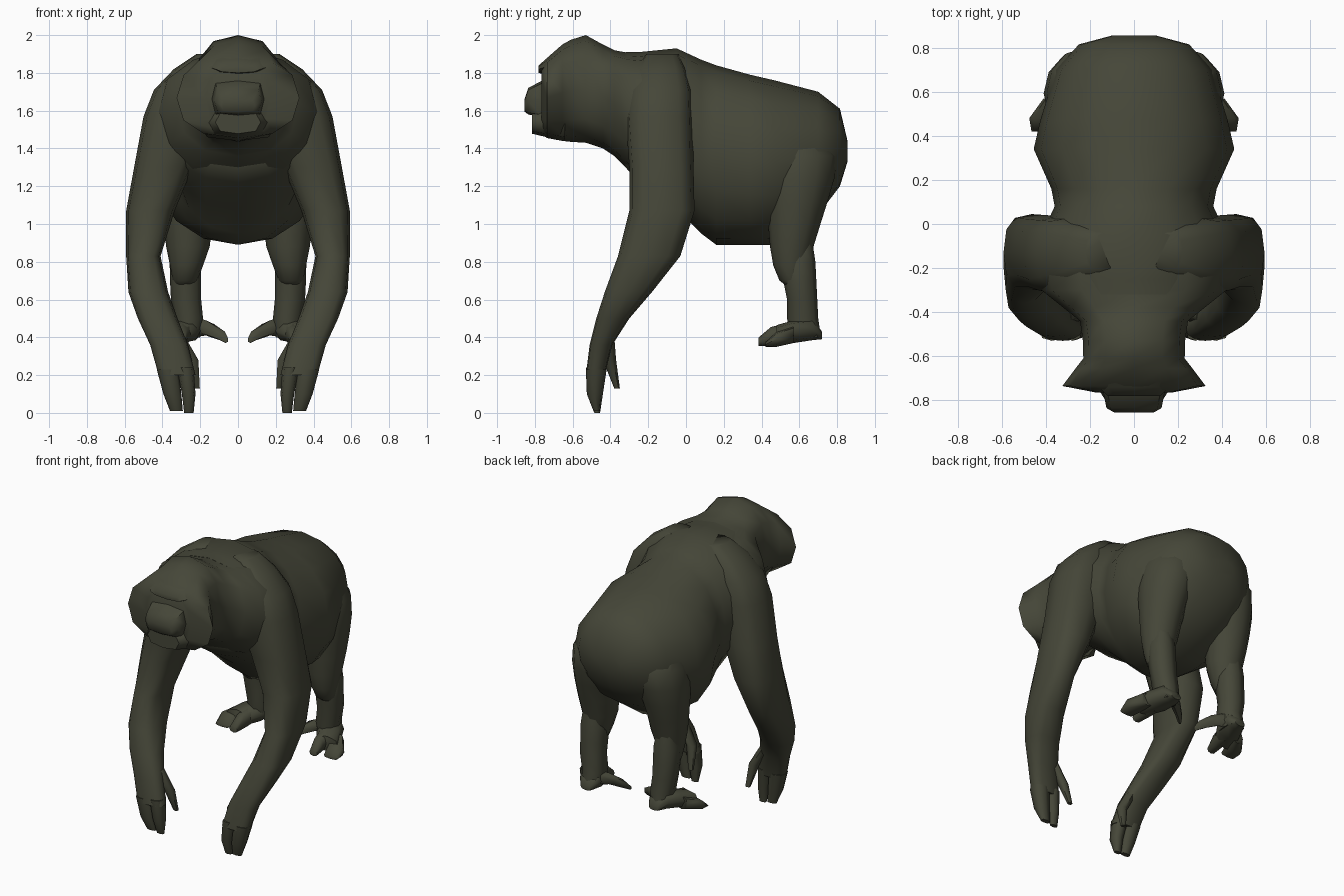
import bpy, bmesh, math

fur = bpy.data.materials.new("dark_olive_fur")
fur.diffuse_color = (0.060, 0.062, 0.040, 1)


def loft(name, axis, rings, n=10, power=2.0, mirror=False):
    """Skin rings (position, x0, x1, low, high) stacked along y or z."""
    bm = bmesh.new()
    loops = []
    for t, x0, x1, lo, hi in rings:
        loop = []
        for i in range(n):
            a = 2 * math.pi * i / n + math.pi / 2
            c, s = math.cos(a), math.sin(a)
            u = (x0 + x1) / 2 + (x1 - x0) / 2 * math.copysign(abs(c) ** (2 / power), c)
            v = (lo + hi) / 2 + (hi - lo) / 2 * math.copysign(abs(s) ** (2 / power), s)
            loop.append(bm.verts.new((u, t, v) if axis == 'y' else (u, v, t)))
        loops.append(loop)
    for a, b in zip(loops, loops[1:]):
        for i in range(n):
            j = (i + 1) % n
            bm.faces.new((a[i], a[j], b[j], b[i]))
    bm.faces.new(loops[0])
    bm.faces.new(loops[-1])
    bmesh.ops.recalc_face_normals(bm, faces=bm.faces)
    me = bpy.data.meshes.new(name)
    bm.to_mesh(me)
    bm.free()
    me.materials.append(fur)
    ob = bpy.data.objects.new(name, me)
    bpy.context.collection.objects.link(ob)
    bpy.ops.object.select_all(action='DESELECT')
    ob.select_set(True)
    bpy.context.view_layer.objects.active = ob
    bpy.ops.object.shade_smooth_by_angle(angle=math.radians(60))
    if mirror:
        ob.modifiers.new("mirror", 'MIRROR')
    return ob


def centred(rings):
    """Expand (y, half width, low, high) to a ring centred on x = 0."""
    return [(y, -w, w, lo, hi) for y, w, lo, hi in rings]


# Body from rump to upper chest
loft("torso", 'y', centred([
    (0.855, 0.10, 1.33, 1.44), (0.815, 0.25, 1.20, 1.61), (0.70, 0.355, 1.05, 1.70),
    (0.47, 0.425, 0.89, 1.76), (0.34, 0.455, 0.89, 1.79), (0.16, 0.375, 0.89, 1.84),
    (0.08, 0.36, 0.95, 1.87), (-0.05, 0.42, 1.08, 1.93), (-0.25, 0.43, 1.22, 1.91),
    (-0.32, 0.36, 1.30, 1.91)]), n=16, power=2.1)

# Neck and skull, flaring to a cheek ruff around the face
loft("head", 'y', centred([
    (-0.20, 0.44, 1.22, 1.90), (-0.30, 0.42, 1.28, 1.905), (-0.38, 0.32, 1.36, 1.92),
    (-0.44, 0.245, 1.40, 1.95), (-0.53, 0.232, 1.43, 2.00), (-0.61, 0.23, 1.435, 1.975),
    (-0.655, 0.265, 1.44, 1.95), (-0.735, 0.325, 1.455, 1.88), (-0.765, 0.17, 1.475, 1.845)]),
    n=12, power=2.4)

# Face details
loft("brow", 'y', centred([
    (-0.66, 0.20, 1.78, 1.94), (-0.74, 0.16, 1.79, 1.875), (-0.78, 0.12, 1.80, 1.84)]), n=8)
loft("muzzle", 'y', centred([
    (-0.70, 0.14, 1.56, 1.80), (-0.77, 0.138, 1.565, 1.755),
    (-0.835, 0.125, 1.58, 1.72), (-0.855, 0.09, 1.595, 1.66)]), n=8, power=4.5)
loft("lower_jaw", 'y', centred([
    (-0.64, 0.21, 1.44, 1.62), (-0.76, 0.155, 1.465, 1.61), (-0.815, 0.12, 1.478, 1.60)]),
    n=8, power=2.8)

# Long arms, reaching forward and tapering at the wrist
loft("arm", 'z', [
    (1.90, 0.08, 0.22, -0.21, -0.04), (1.82, 0.08, 0.34, -0.27, 0.00),
    (1.71, 0.10, 0.445, -0.31, 0.03),
    (1.57, 0.14, 0.50, -0.32, 0.035), (1.30, 0.24, 0.55, -0.30, 0.04),
    (1.07, 0.335, 0.592, -0.30, 0.045), (0.83, 0.41, 0.592, -0.36, -0.03),
    (0.64, 0.37, 0.58, -0.43, -0.18), (0.50, 0.32, 0.53, -0.475, -0.30),
    (0.36, 0.265, 0.465, -0.51, -0.39), (0.20, 0.225, 0.42, -0.53, -0.43)],
    n=12, power=2.7, mirror=True)

# Fingers in two groups, and the thumb
loft("outer_fingers", 'z', [
    (0.23, 0.315, 0.43, -0.53, -0.42), (0.10, 0.30, 0.395, -0.525, -0.44),
    (0.01, 0.292, 0.36, -0.49, -0.455)], n=8, power=2.6, mirror=True)
loft("inner_fingers", 'z', [
    (0.24, 0.235, 0.325, -0.53, -0.42), (0.10, 0.225, 0.297, -0.525, -0.44),
    (0.00, 0.235, 0.285, -0.485, -0.455)], n=8, power=2.6, mirror=True)
loft("thumb", 'z', [
    (0.41, 0.28, 0.35, -0.45, -0.38), (0.28, 0.205, 0.275, -0.44, -0.37),
    (0.13, 0.20, 0.235, -0.38, -0.35)], n=6, mirror=True)

# Short hind legs, the thighs growing out of the rump
loft("thigh", 'z', [
    (1.50, 0.10, 0.33, 0.46, 0.70), (1.36, 0.05, 0.395, 0.40, 0.80),
    (1.24, 0.07, 0.41, 0.40, 0.785), (1.12, 0.11, 0.405, 0.42, 0.75),
    (1.00, 0.135, 0.395, 0.435, 0.712), (0.88, 0.15, 0.38, 0.445, 0.675),
    (0.78, 0.185, 0.36, 0.462, 0.65), (0.70, 0.215, 0.345, 0.495, 0.62),
    (0.66, 0.245, 0.325, 0.55, 0.61)],
    n=12, power=2.0, mirror=True)
loft("shin", 'z', [
    (0.90, 0.22, 0.345, 0.55, 0.67), (0.80, 0.195, 0.362, 0.51, 0.685),
    (0.70, 0.195, 0.36, 0.515, 0.69), (0.60, 0.195, 0.355, 0.535, 0.695),
    (0.50, 0.185, 0.335, 0.535, 0.70), (0.40, 0.20, 0.33, 0.55, 0.715)],
    n=8, power=2.4, mirror=True)

# Splayed feet with toes and an inward big toe
loft("foot", 'y', [
    (0.72, 0.22, 0.30, 0.39, 0.43), (0.67, 0.19, 0.34, 0.385, 0.50),
    (0.57, 0.20, 0.39, 0.37, 0.49), (0.48, 0.26, 0.43, 0.36, 0.465)],
    n=8, power=2.4, mirror=True)
loft("outer_toes", 'y', [
    (0.57, 0.32, 0.41, 0.37, 0.46), (0.48, 0.345, 0.475, 0.35, 0.43),
    (0.42, 0.36, 0.465, 0.35, 0.375)], n=8, power=2.4, mirror=True)
loft("inner_toes", 'y', [
    (0.54, 0.24, 0.34, 0.37, 0.475), (0.45, 0.26, 0.335, 0.355, 0.455),
    (0.385, 0.275, 0.335, 0.355, 0.40)], n=8, power=2.4, mirror=True)
loft("big_toe", 'y', [
    (0.65, 0.19, 0.29, 0.40, 0.51), (0.60, 0.12, 0.22, 0.41, 0.49),
    (0.55, 0.065, 0.13, 0.385, 0.445), (0.52, 0.05, 0.08, 0.37, 0.40)], n=6, mirror=True)
